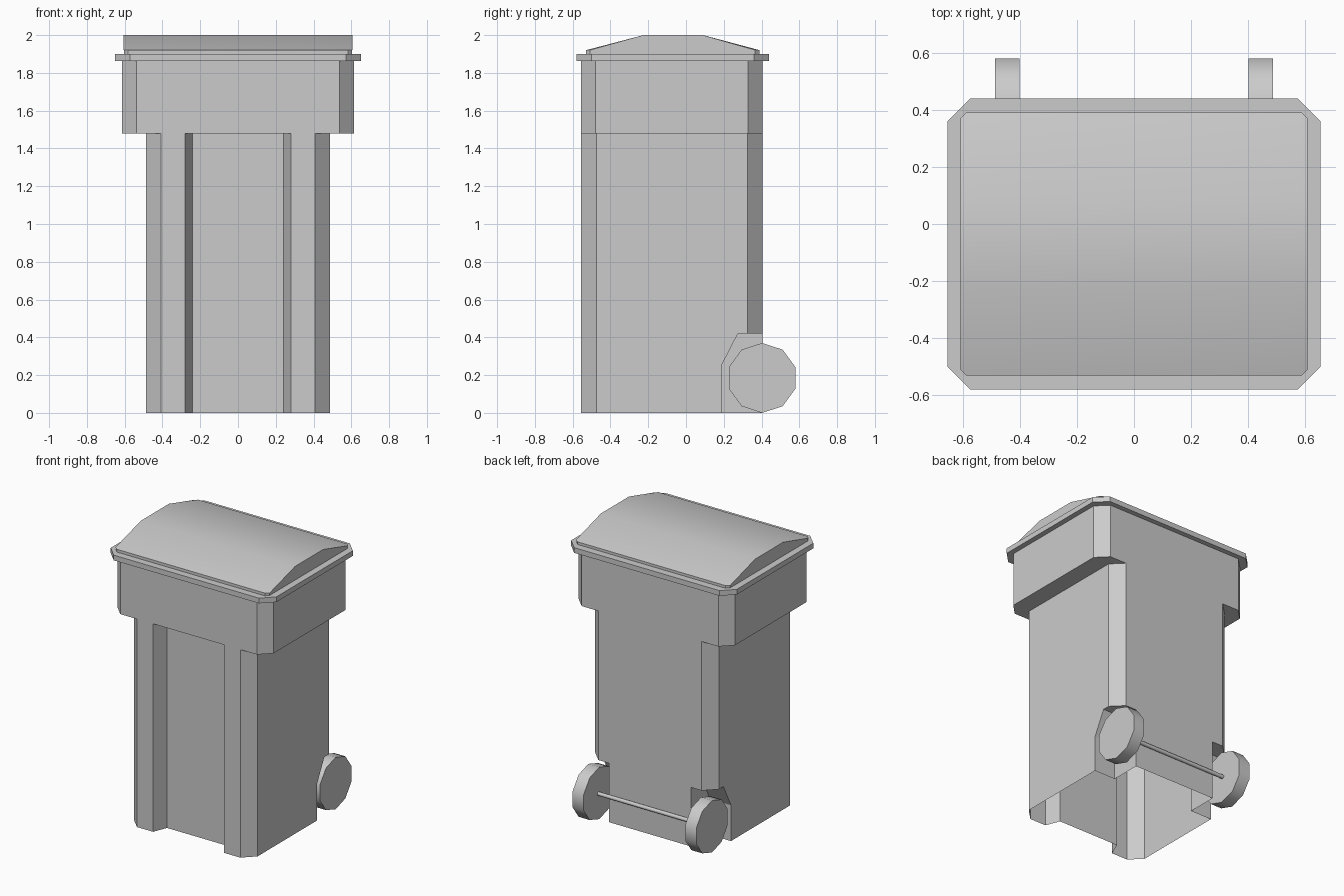
import bpy, bmesh, math
from mathutils import Matrix, Vector

if "Cube" in bpy.data.objects:
    bpy.data.objects.remove(bpy.data.objects["Cube"])


def make_object(name, bm):
    bmesh.ops.recalc_face_normals(bm, faces=bm.faces)
    mesh = bpy.data.meshes.new(name)
    bm.to_mesh(mesh)
    bm.free()
    ob = bpy.data.objects.new(name, mesh)
    bpy.context.collection.objects.link(ob)
    return ob


def extrude_outline(name, points, offset):
    """Closed prism from a 3D outline swept along offset."""
    bm = bmesh.new()
    face = bm.faces.new([bm.verts.new(p) for p in points])
    res = bmesh.ops.extrude_face_region(bm, geom=[face], use_keep_orig=True)
    moved = [g for g in res["geom"] if isinstance(g, bmesh.types.BMVert)]
    bmesh.ops.translate(bm, verts=moved, vec=Vector(offset))
    return make_object(name, bm)


def octagon(hx, y0, y1, c):
    """Rectangle with cut corners, starting at the front left."""
    return [(-hx + c, y0), (hx - c, y0), (hx, y0 + c), (hx, y1 - c),
            (hx - c, y1), (-hx + c, y1), (-hx, y1 - c), (-hx, y0 + c)]


def slab(name, outline, z0, z1):
    return extrude_outline(name, [(x, y, z0) for x, y in outline], (0, 0, z1 - z0))


def cylinder(name, x0, x1, y, z, radius, sides):
    ring = [(x0, y + radius * math.sin(2 * math.pi * i / sides),
             z + radius * math.cos(2 * math.pi * i / sides)) for i in range(sides)]
    return extrude_outline(name, ring, (x1 - x0, 0, 0))


def smooth(ob, degrees):
    bpy.ops.object.select_all(action='DESELECT')
    ob.select_set(True)
    bpy.context.view_layer.objects.active = ob
    bpy.ops.object.shade_smooth_by_angle(angle=math.radians(degrees))


def boolean(target, tool, operation):
    mod = target.modifiers.new("cut", 'BOOLEAN')
    mod.operation, mod.object, mod.solver = operation, tool, 'EXACT'
    bpy.context.view_layer.objects.active = target
    bpy.ops.object.modifier_apply(modifier=mod.name)
    bpy.data.objects.remove(tool)


FRONT, BACK = -0.555, 0.405

# Bin body: wide collar on a narrower trunk with a recessed front panel
body = slab("bin_body", octagon(0.615, FRONT, BACK, 0.077), 1.48, 1.865)
trunk = octagon(0.487, FRONT, BACK, 0.08)
groove = [(-0.28, FRONT), (-0.24, FRONT + 0.1), (0.24, FRONT + 0.1), (0.28, FRONT)]
trunk[1:1] = groove
boolean(body, slab("trunk", trunk, 0, 1.6), 'UNION')

# Wheel wells cut from the lower back corners
for s in (-1, 1):
    well = [(0.19, -0.1), (0.19, 0.255), (0.275, 0.42), (0.6, 0.42), (0.6, -0.1)]
    cutter = extrude_outline("well", [(s * 0.322, y, z) for y, z in well], (s * 0.3, 0, 0))
    boolean(body, cutter, 'DIFFERENCE')

# Open underside
bm = bmesh.new()
bm.from_mesh(body.data)
floor = [f for f in bm.faces if all(v.co.z < 0.001 for v in f.verts)]
bmesh.ops.delete(bm, geom=floor, context='FACES')
bm.to_mesh(body.data)
bm.free()

# Lid flange and raised step
slab("lid_flange", octagon(0.652, -0.58, 0.44, 0.08), 1.863, 1.9)
slab("lid_step", octagon(0.604, -0.53, 0.388, 0.022), 1.895, 1.92)

# Domed lid top: the same arch repeated along x, ends slightly inset
bm = bmesh.new()
rows = []
for x, inset in ((-0.607, 0.02), (-0.587, 0), (0.587, 0), (0.607, 0.02)):
    arch = [(-0.53 + inset, 1.92), (-0.225, 2.0), (0.09, 2.0), (0.39 - inset, 1.92)]
    rows.append([bm.verts.new((x, y, z)) for y, z in arch])
for a, b in zip(rows, rows[1:]):
    for i in range(4):
        j = (i + 1) % 4
        bm.faces.new((a[i], a[j], b[j], b[i]))
bm.faces.new(rows[0])
bm.faces.new(rows[-1])
smooth(make_object("lid_dome", bm), 30)

# Wheels and axle
for side, s in (("left", -1), ("right", 1)):
    wheel = cylinder("wheel_" + side, s * 0.4, s * 0.487, 0.403, 0.185, 0.185, 10)
    smooth(wheel, 40)
smooth(cylinder("axle", -0.41, 0.41, 0.412, 0.185, 0.014, 8), 50)
